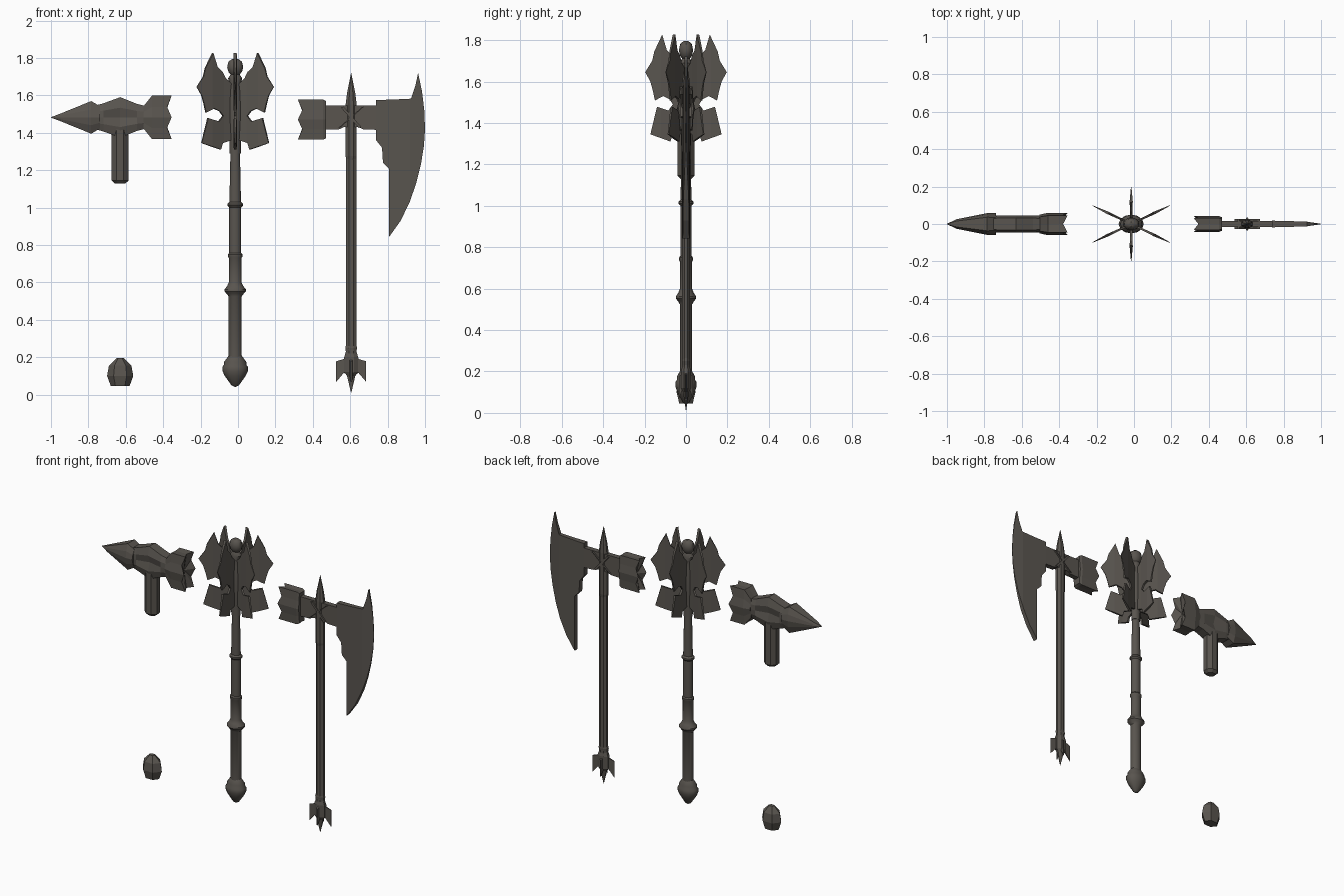
import bpy, bmesh, math
from mathutils import Vector, Matrix

if "Cube" in bpy.data.objects:
    bpy.data.objects.remove(bpy.data.objects["Cube"])

mat = bpy.data.materials.new("dark_bronze_iron")
mat.diffuse_color = (0.10, 0.09, 0.078, 1)
mat.use_nodes = True
mat.node_tree.nodes["Principled BSDF"].inputs["Base Color"].default_value = mat.diffuse_color


def finish(name, bm, loc=(0, 0, 0), smooth=None):
    bmesh.ops.recalc_face_normals(bm, faces=bm.faces)
    me = bpy.data.meshes.new(name)
    bm.to_mesh(me)
    bm.free()
    me.materials.append(mat)
    if smooth:
        me.shade_smooth()
        me.set_sharp_from_angle(angle=math.radians(smooth))
    ob = bpy.data.objects.new(name, me)
    ob.location = loc
    bpy.context.collection.objects.link(ob)
    return ob


def loft(name, rings, loc=(0, 0, 0), smooth=None, dish=0):
    """Join equal rings of points; cap both ends (last cap may be dished along x)."""
    bm = bmesh.new()
    vs = [[bm.verts.new(p) for p in r] for r in rings]
    n = len(rings[0])
    for a, b in zip(vs, vs[1:]):
        for i in range(n):
            bm.faces.new((a[i], a[(i + 1) % n], b[(i + 1) % n], b[i]))
    bm.faces.new(vs[0])
    if dish:
        c = sum((v.co for v in vs[-1]), Vector()) / n
        c.x += dish
        cv = bm.verts.new(c)
        for i in range(n):
            bm.faces.new((vs[-1][i], vs[-1][(i + 1) % n], cv))
    else:
        bm.faces.new(vs[-1])
    return finish(name, bm, loc, smooth)


def turned(name, prof, x, sides, sx=1, sy=1, smooth=None, phase=0):
    """Stack of rings around a vertical axis, prof = (radius, z)."""
    rings = []
    for r, z in prof:
        ang = [2 * math.pi * (i + phase) / sides for i in range(sides)]
        rings.append([(max(r, .001) * sx * math.cos(a), max(r, .001) * sy * math.sin(a), z) for a in ang])
    return loft(name, rings, (x, 0, 0), smooth)


def plate(name, outline, thick, cuts=(), loc=(0, 0, 0)):
    """Flat outline in xz, half thickness given by thick(x)."""
    bm = bmesh.new()
    f = bm.faces.new([bm.verts.new((x, -1, z)) for x, z in outline])
    ext = bmesh.ops.extrude_face_region(bm, geom=[f])
    for v in ext["geom"]:
        if isinstance(v, bmesh.types.BMVert):
            v.co.y = 1
    for c in cuts:
        bmesh.ops.bisect_plane(bm, geom=bm.verts[:] + bm.edges[:] + bm.faces[:],
                               plane_co=(c, 0, 0), plane_no=(1, 0, 0))
    for v in bm.verts:
        v.co.y *= thick(v.co.x)
    bmesh.ops.triangulate(bm, faces=[f for f in bm.faces if len(f.verts) > 4])
    return finish(name, bm, loc)


def lerp(pts):
    def f(x):
        for (a, ya), (b, yb) in zip(pts, pts[1:]):
            if x <= b:
                return ya + (yb - ya) * max(0, (x - a) / (b - a))
        return pts[-1][1]
    return f


def striker(name, x0, x1, x2, neck, head, loc):
    """Hexagonal hammer face with six prongs and scalloped edges between them."""
    def ring(hy, hz, x, dip):
        c = [(hy * .75, hz), (-hy * .75, hz), (-hy, 0), (-hy * .75, -hz), (hy * .75, -hz), (hy, 0)]
        out = []
        for i, (y, z) in enumerate(c):
            y2, z2 = c[(i + 1) % 6]
            out += [(x, y, z), (x - dip, (y + y2) / 2 * .95, (z + z2) / 2 * .97)]
        return out
    s = 1 if x2 > x0 else -1
    return loft(name, [ring(*neck, x0, 0), ring(*head, x1, 0), ring(*head, x2, s * .024)], loc, dish=-s * .03)


# ---------------- war hammer (left) ----------------
HX, HZ = -.63, 1.482


def ten(x, hz, hy, mid):
    # half height, shoulder depth, depth on the centre line
    h = [(hy * .7, hz), (hy, hz * .48), (mid, 0), (hy, -hz * .48), (hy * .7, -hz)]
    return [(x, y, z) for y, z in h] + [(x, -y, z) for y, z in reversed(h)]


loft("hammer_spike", [ten(-1, .001, .001, .001), ten(-.95, .02, .022, .025), ten(-.785, .087, .052, .058),
                      ten(-.738, .06, .05, .058)], (0, 0, HZ))
loft("hammer_hub", [ten(-.765, .063, .042, .045), ten(-.72, .075, .045, .045), ten(HX, .108, .045, .026),
                    ten(-.54, .072, .045, .045), ten(-.49, .06, .042, .045)], (0, 0, HZ))
striker("hammer_face", -.505, -.46, -.355, (.05, .06), (.06, .116), (0, 0, HZ))
turned("hammer_handle_stub", [(.03, 1.128), (.049, 1.145), (.049, 1.42)], HX, 8, sy=.9, phase=.5)
turned("hammer_pommel", [(.05, .045), (.07, .1), (.06, .155), (.02, .195)], HX, 6, sy=.75)

# ---------------- flanged mace (centre) ----------------
MX = -.015
turned("mace_shaft", [(.034, .18), (.034, .525), (.045, .54), (.056, .552), (.056, .562), (.042, .58), (.033, .6),
                      (.033, .73), (.038, .738), (.038, .75), (.031, .758), (.031, 1.0), (.04, 1.01),
                      (.04, 1.02), (.03, 1.03), (.025, 1.28), (.025, 1.4)], MX, 16, 1.03, .88, 35)
turned("mace_pommel", [(0, .04), (.02, .05), (.055, .1), (.066, .125), (.066, .15), (.058, .16), (.058, .175),
                       (.04, .2), (.033, .21)], MX, 12, 1.02, .76, 40)
turned("mace_core", [(.03, 1.29), (.031, 1.36), (.034, 1.4), (.04, 1.5), (.036, 1.62), (.03, 1.66), (.038, 1.69),
                     (.024, 1.712), (.036, 1.725), (.043, 1.75), (.036, 1.78), (.015, 1.795)],
       MX, 12, 1, .8, 40)
flange = [(.115, 1.826), (.132, 1.79), (.153, 1.745), (.163, 1.70), (.197, 1.645), (.172, 1.60), (.16, 1.555),
          (.15, 1.508), (.11, 1.53), (.08, 1.515), (.063, 1.49), (.085, 1.46), (.14, 1.478), (.172, 1.345),
          (.075, 1.31), (.065, 1.345), (.02, 1.36), (.02, 1.66), (.05, 1.69), (.066, 1.725), (.092, 1.75)]
flange_t = lerp([(.02, .006), (.06, .005), (.12, .007), (.2, .001)])
for i in range(6):
    ob = plate(f"mace_flange_{i + 1}", flange, flange_t, (.06, .12))
    ob.data.transform(Matrix.Diagonal((1.21, 1, 1, 1)) @ Matrix.Rotation(math.radians(30 + 60 * i), 4, "Z"))
    ob.location.x = MX

# ---------------- battle axe (right) ----------------
AX, AZ = .605, 1.482
turned("axe_shaft", [(.03, .2), (.03, 1.3)], AX, 8, 1, .7, phase=.5)
turned("axe_socket", [(.028, 1.255), (.032, 1.275), (.032, 1.55), (.024, 1.61), (0, 1.718)], AX, 8, 1, .75, phase=.5)
turned("axe_butt_spike", [(0, .01), (.024, .1), (.04, .12), (.04, .2), (.03, .225), (.034, .25), (.024, .285)],
       AX, 8, 1, .65, phase=.5)
fin = [(.02, .26), (.04, .19), (.08, .178), (.08, .068), (.04, .115), (.02, .11)]
for i in range(4):
    ob = plate(f"axe_butt_fin_{i + 1}", fin, lerp([(.02, .014), (.08, .004)]))
    ob.data.transform(Matrix.Diagonal((1, .42, 1, 1)) @ Matrix.Rotation(math.pi / 2 * i, 4, "Z"))
    ob.location.x = AX

plate("axe_neck", [(.44, 1.545), (.755, 1.545), (.755, 1.415), (.67, 1.418), (.645, 1.43), (.565, 1.43),
                   (.54, 1.418), (.44, 1.415)], lambda x: .017)
# crossed straps over the eye of the axe head
for s in (-1, 1):
    c, w = s * .055, .014
    plate("axe_strap_" + ("left" if s < 0 else "right"),
          [(AX - c, 1.535), (AX - c + w, 1.54), (AX + c, 1.43), (AX + c - w, 1.425)][::s], lambda x: .027)
striker("axe_back_hammer", .47, .455, .32, (.036, .10), (.042, .107), (0, 0, 1.47))
blade = [(.738, 1.575), (.82, 1.577), (.925, 1.582), (.948, 1.65), (.963, 1.72), (.984, 1.62), (.996, 1.52),
         (1, 1.42), (.994, 1.33), (.978, 1.23), (.953, 1.13), (.918, 1.03), (.87, .93), (.808, .843),
         (.808, 1.206), (.775, 1.24), (.77, 1.32), (.738, 1.36)]
plate("axe_blade", blade, lerp([(.73, .018), (.92, .013), (1, .001)]), (.92,))
